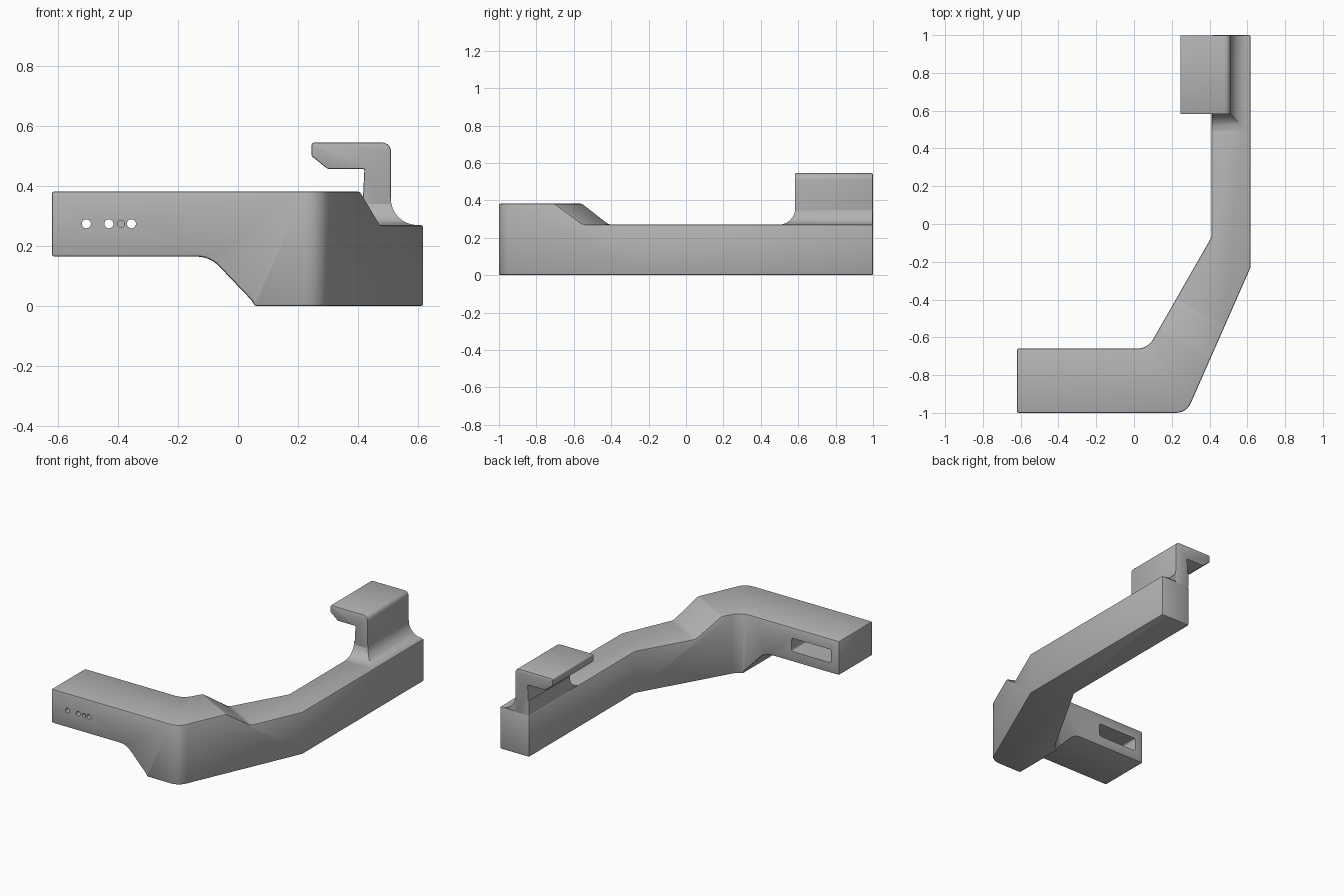
import bpy, bmesh, math
from mathutils import Vector, Matrix

cube = bpy.data.objects.get("Cube")
if cube:
    bpy.data.objects.remove(cube, do_unlink=True)

grey = bpy.data.materials.new("plain grey")
grey.use_nodes = True
tone = (0.45, 0.45, 0.45, 1)
grey.diffuse_color = tone
grey.node_tree.nodes["Principled BSDF"].inputs["Base Color"].default_value = tone


def rounded(points, steps=6):
    """Outline from (x, y[, tangent length]) corners."""
    out, n = [], len(points)
    for i, p in enumerate(points):
        c = Vector(p[:2])
        if len(p) < 3:
            out.append(c)
            continue
        a = c + (Vector(points[i - 1][:2]) - c).normalized() * p[2]
        b = c + (Vector(points[(i + 1) % n][:2]) - c).normalized() * p[2]
        for k in range(steps + 1):
            t = k / steps
            out.append(a * (1 - t) ** 2 + c * 2 * t * (1 - t) + b * t * t)
    return out


def loft(name, rings):
    """Closed solid through rings of equal length."""
    bm = bmesh.new()
    loops = [[bm.verts.new(p) for p in ring] for ring in rings]
    for lo, hi in zip(loops, loops[1:]):
        for i in range(len(lo)):
            bm.faces.new((lo[i - 1], lo[i], hi[i], hi[i - 1]))
    bm.faces.new(loops[0])
    bm.faces.new(loops[-1])
    bmesh.ops.recalc_face_normals(bm, faces=bm.faces)
    mesh = bpy.data.meshes.new(name)
    bm.to_mesh(mesh)
    bm.free()
    mesh.materials.append(grey)
    ob = bpy.data.objects.new(name, mesh)
    bpy.context.collection.objects.link(ob)
    return ob


def prism_z(name, outline, z0, z1):
    return loft(name, [[(p.x, p.y, z) for p in outline] for z in (z0, z1)])


def prism_y(name, outline, y0, y1):
    return loft(name, [[(p.x, y, p.y) for p in outline] for y in (y0, y1)])


def apply(ob, mod):
    bpy.ops.object.select_all(action='DESELECT')
    bpy.context.view_layer.objects.active = ob
    ob.select_set(True)
    bpy.ops.object.modifier_apply(modifier=mod.name)


def combine(ob, other, operation='DIFFERENCE'):
    mod = ob.modifiers.new("combine", 'BOOLEAN')
    mod.operation, mod.solver, mod.object = operation, 'EXACT', other
    apply(ob, mod)
    bpy.data.objects.remove(other, do_unlink=True)


def soften(ob, width):
    mod = ob.modifiers.new("soft edges", 'BEVEL')
    mod.width, mod.segments = width, 2
    mod.limit_method, mod.angle_limit = 'ANGLE', math.radians(30)
    mod.use_clamp_overlap = False
    apply(ob, mod)


def smooth(ob):
    bpy.ops.object.select_all(action='DESELECT')
    bpy.context.view_layer.objects.active = ob
    ob.select_set(True)
    bpy.ops.object.shade_smooth_by_angle(angle=math.radians(30))


# Bent arm
arm = prism_z("bent_arm", rounded([
    (-0.62, -1), (0.278, -1, 0.06), (0.617, -0.23), (0.617, 1),
    (0.41, 1), (0.41, -0.07), (0.073, -0.66, 0.06), (-0.62, -0.66)]), 0, 0.382)

# Underside step below the front bar
combine(arm, prism_y("underside_cutter", rounded([
    (-0.8, -0.2), (0.06, -0.2), (0.06, 0.004, 0.03), (-0.094, 0.165, 0.045),
    (-0.8, 0.165)]), -1.2, -0.3))

# Sloped step down on the top, square to the diagonal section
step = prism_y("top_cutter", rounded([
    (-0.42, 0.382), (-0.255, 0.27, 0.02), (2, 0.27), (2, 0.6), (-0.42, 0.6)]), -2, 2)
step.matrix_world = Matrix.Rotation(math.atan2(0.877, 0.48), 4, 'Z')
bpy.context.view_layer.update()
combine(arm, step)
soften(arm, 0.008)

# Rear slot and front holes
combine(arm, prism_y("slot_cutter", rounded([
    (-0.565, 0.23, 0.015), (-0.285, 0.23, 0.015),
    (-0.285, 0.315, 0.015), (-0.565, 0.315, 0.015)]), -0.95, -0.6))
for x, r, depth in ((-0.505, 0.015, 0.1), (-0.43, 0.015, 0.1),
                    (-0.39, 0.012, 0.02), (-0.355, 0.015, 0.1)):
    circle = [Vector((x + r * math.cos(a), 0.274 + r * math.sin(a)))
              for a in (math.tau * k / 20 for k in range(20))]
    combine(arm, prism_y("hole_cutter", circle, -1.05, -1 + depth))
smooth(arm)

# Hook with overhanging lip
hook = prism_y("hook", rounded([
    (0.412, 0.2), (0.51, 0.2), (0.51, 0.545, 0.035), (0.245, 0.545, 0.012),
    (0.245, 0.5), (0.298, 0.457), (0.421, 0.457), (0.412, 0.27)]), 0.582, 0.999)
soften(hook, 0.005)
smooth(hook)

# Flared foot around the hook's outer and front sides
rings = []
for k in range(9):
    a = math.pi / 2 * k / 8
    flare = 0.088 * (1 - math.sin(a))
    x1, y0, z = 0.509 + flare, 0.584 - flare, 0.358 - 0.088 * math.cos(a)
    rings.append([(0.413, y0, z), (x1, y0, z), (x1, 0.998, z), (0.413, 0.998, z)])
smooth(loft("hook_foot", rings))
